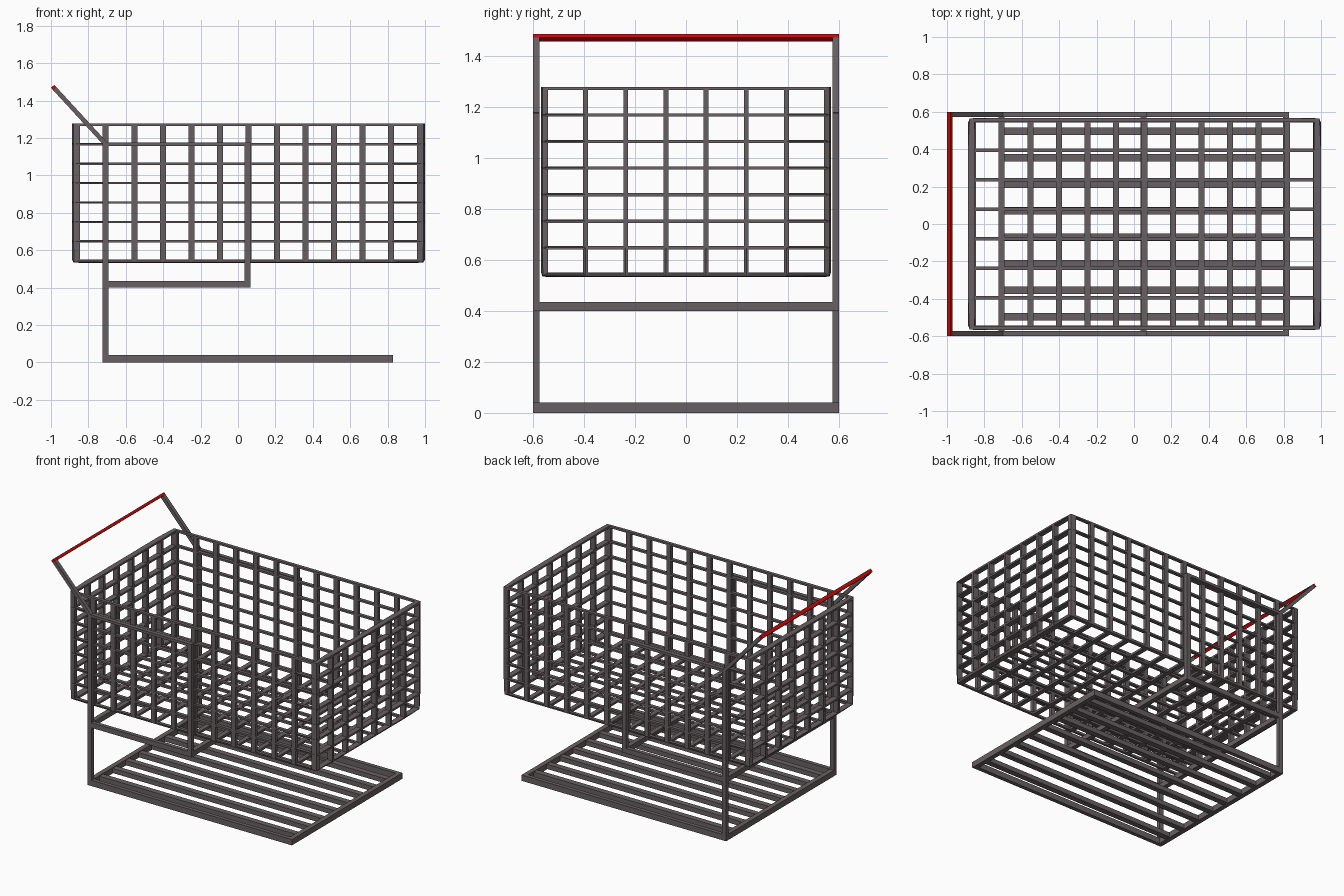
import bpy, bmesh
from math import atan2, hypot
from mathutils import Vector

cube = bpy.data.objects.get("Cube")
if cube:
    bpy.data.objects.remove(cube, do_unlink=True)


def make_material(name, rgb):
    mat = bpy.data.materials.new(name)
    mat.use_nodes = True
    mat.diffuse_color = (*rgb, 1)
    node = next(n for n in mat.node_tree.nodes if n.type == 'BSDF_PRINCIPLED')
    node.inputs["Base Color"].default_value = (*rgb, 1)
    return mat


steel = make_material("warm grey steel", (0.14, 0.118, 0.122))
red = make_material("red grip", (0.55, 0.003, 0.003))


def add_object(name, bm, mat):
    mesh = bpy.data.meshes.new(name)
    bm.to_mesh(mesh)
    bm.free()
    mesh.materials.append(mat)
    obj = bpy.data.objects.new(name, mesh)
    bpy.context.collection.objects.link(obj)
    return obj


def box(name, low, high, mat=steel):
    low, high = Vector(low), Vector(high)
    bm = bmesh.new()
    bmesh.ops.create_cube(bm, size=1)
    bmesh.ops.scale(bm, vec=high - low, verts=bm.verts)
    bmesh.ops.translate(bm, vec=(low + high) / 2, verts=bm.verts)
    return add_object(name, bm, mat)


# Wire basket: open box cut into a grid, cells inset and opened, bars thickened
HALF_BAR = 0.0175
bm = bmesh.new()
bmesh.ops.create_cube(bm, size=2)
for axis, cells in enumerate((12, 7, 7)):
    normal = Vector((0, 0, 0))
    normal[axis] = 1
    for i in range(1, cells):
        geom = bm.verts[:] + bm.edges[:] + bm.faces[:]
        bmesh.ops.bisect_plane(bm, geom=geom, plane_co=normal * (2 * i / cells - 1),
                               plane_no=normal)
top = [f for f in bm.faces if f.calc_center_median().z > 0.999]
bmesh.ops.delete(bm, geom=top, context='FACES')
openings = bm.faces[:]
bmesh.ops.inset_individual(bm, faces=openings, thickness=HALF_BAR, use_even_offset=True)
bmesh.ops.delete(bm, geom=openings, context='FACES')
for v in bm.verts:
    if v.co.z > 0.999:
        v.co.z += HALF_BAR
basket = add_object("basket", bm, steel)
basket.location = (0.056, 0, 0.907)
basket.scale = (0.916, 0.551, 0.364)
solid = basket.modifiers.new("bar depth", 'SOLIDIFY')
solid.thickness = 0.042
solid.offset = 0.43
solid.use_even_offset = False

# Frame dimensions
BACK, MID, FRONT = -0.725, 0.035, 0.83
INNER, OUTER, TUBE = 0.573, 0.6, 0.033

# Handle slope
start, tip = Vector((-0.708, 0, 1.168)), Vector((-0.991, 0, 1.476))
run = tip - start
LENGTH, GRIP, HALF_ARM = hypot(run.x, run.z), 0.018, 0.012


def sloped_box(name, d0, d1, y0, y1, mat=steel):
    obj = box(name, (d0, y0, -HALF_ARM), (d1, y1, HALF_ARM), mat)
    obj.location = start
    obj.rotation_euler.y = -atan2(run.z, run.x)


# Side frames, one on each side
for side, label in ((1, "left"), (-1, "right")):
    y0, y1 = sorted((side * INNER, side * OUTER))

    def rail(name, x0, x1, z0, z1):
        box(f"{label}_{name}", (x0, y0, z0), (x1, y1, z1))

    rail("rear_post", BACK, BACK + TUBE, 0, 1.175)
    rail("middle_post", MID, MID + TUBE, 0.4, 1.175)
    rail("base_rail", BACK + TUBE, FRONT, 0, 0.04)
    rail("support_rail", BACK + TUBE, MID, 0.4, 0.435)
    rail("upper_rail", BACK + TUBE, MID, 1.157, 1.175)
    sloped_box(f"{label}_handle_arm", 0, LENGTH - GRIP, y0, y1)

# Push handle across the arm ends
sloped_box("handle_grip", LENGTH - GRIP, LENGTH, -OUTER, OUTER, red)

# Cross bars joining the two sides
for name, x, z0, z1 in (("rear_base_bar", BACK, 0, 0.04),
                        ("front_base_bar", FRONT - TUBE, 0, 0.04),
                        ("rear_support_bar", BACK, 0.4, 0.435),
                        ("middle_support_bar", MID, 0.4, 0.435)):
    box(name, (x, -INNER, z0), (x + TUBE, INNER, z1))

# Slats of the lower rack
for i in range(8):
    y = (i - 3.5) * 0.1414
    box(f"rack_slat_{i + 1}", (BACK + TUBE, y - 0.02, 0.004),
        (FRONT - TUBE, y + 0.02, 0.036))
